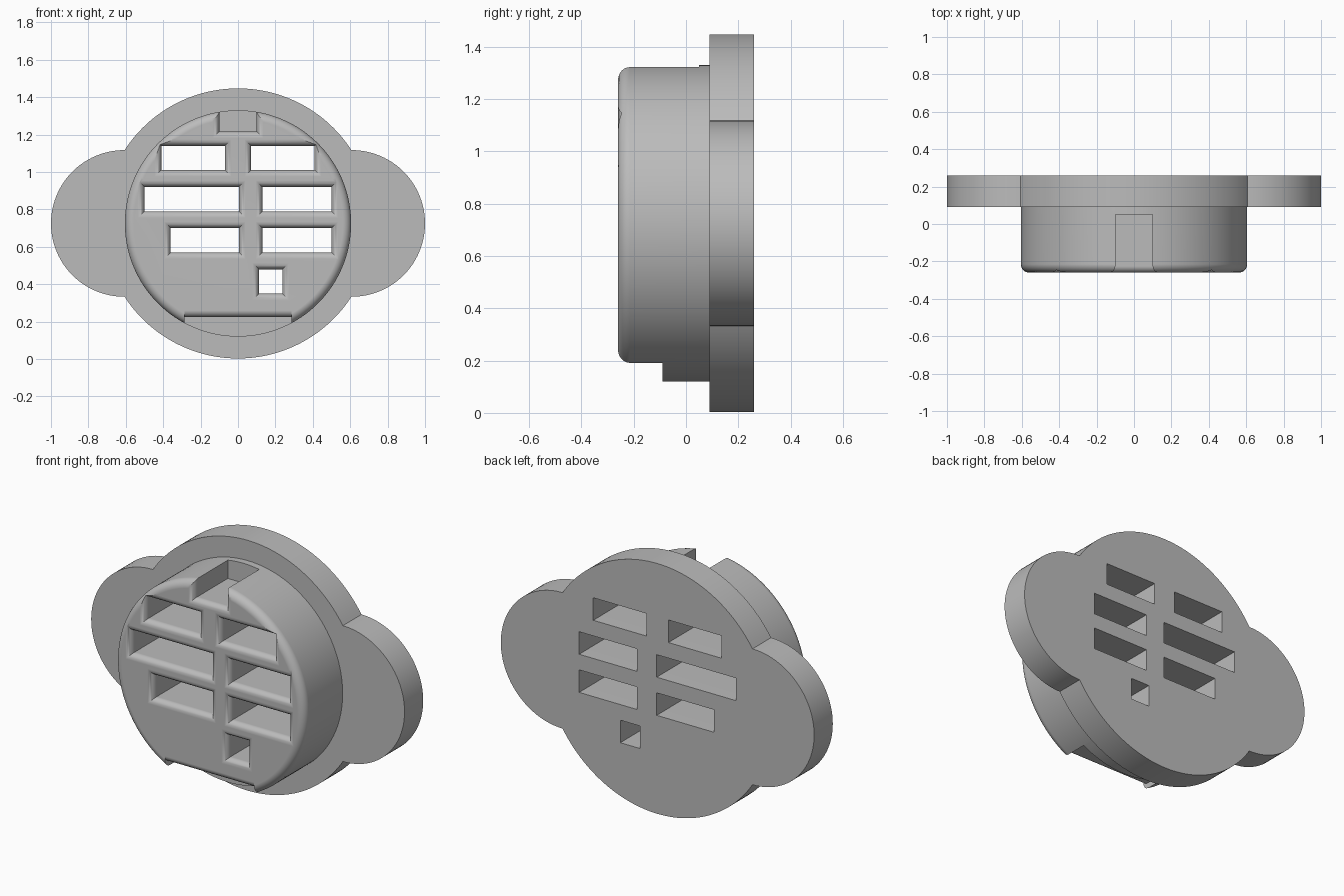
import bpy
import bmesh
from math import sin, cos, pi, sqrt, atan2

if "Cube" in bpy.data.objects:
    bpy.data.objects.remove(bpy.data.objects["Cube"], do_unlink=True)

CZ = 0.725                      # height of the main axis
FRONT, SEAT, BACK = -0.26, 0.09, 0.26
ROUND, SOFT = 0.045, 0.035      # rim and opening fillet radii

grey = bpy.data.materials.new("light grey")
grey.use_nodes = True
grey.diffuse_color = (0.5, 0.5, 0.5, 1)
grey.node_tree.nodes["Principled BSDF"].inputs["Base Color"].default_value = (0.5, 0.5, 0.5, 1)


def loft(name, sections):
    """Skin a closed solid through (y, [(x, z), ...]) sections."""
    bm = bmesh.new()
    rings = [[bm.verts.new((x, y, z)) for x, z in pts] for y, pts in sections]
    for a, b in zip(rings, rings[1:]):
        for i in range(len(a)):
            j = (i + 1) % len(a)
            bm.faces.new((a[i], a[j], b[j], b[i]))
    bm.faces.new(rings[0])
    bm.faces.new(rings[-1])
    bmesh.ops.recalc_face_normals(bm, faces=bm.faces)
    mesh = bpy.data.meshes.new(name)
    bm.to_mesh(mesh)
    bm.free()
    mesh.materials.append(grey)
    obj = bpy.data.objects.new(name, mesh)
    bpy.context.collection.objects.link(obj)
    return obj


def arc(cx, radius, start, end, steps):
    angles = [start + (end - start) * i / steps for i in range(steps)]
    return [(cx + radius * cos(a), CZ + radius * sin(a)) for a in angles]


def fillet(radius, steps=7):
    """(depth behind the front, inset) pairs of a quarter round."""
    angles = [pi / 2 * i / steps for i in range(steps + 1)]
    return [(radius * (1 - cos(a)), radius * (1 - sin(a))) for a in angles]


def opening(name, x0, x1, z0, z1, depth, flare=(1, 1, 1, 1)):
    """Rectangular cutter whose mouth flares out; flare = left, right, bottom, top."""
    def rect(o):
        l, r, b, t = [o * f for f in flare]
        return [(x0 - l, z0 - b), (x1 + r, z0 - b), (x1 + r, z1 + t), (x0 - l, z1 + t)]
    sections = [(FRONT - 0.05, rect(SOFT))]
    sections += [(FRONT + d, rect(o)) for d, o in fillet(SOFT)]
    sections.append((depth, rect(0)))
    cutter = loft(name, sections)
    cutter.hide_render = True
    return cutter


def combine(target, other, operation):
    mod = target.modifiers.new("combine", 'BOOLEAN')
    mod.operation, mod.object, mod.solver = operation, other, 'EXACT'
    bpy.context.view_layer.objects.active = target
    bpy.ops.object.modifier_apply(modifier=mod.name)
    bpy.data.objects.remove(other, do_unlink=True)


# Mounting flange: large disc with a round ear on each side
R, EAR = 0.722, 0.392
EAR_X = 1 - EAR
jx = (R * R - EAR * EAR + EAR_X * EAR_X) / (2 * EAR_X)
jz = sqrt(R * R - jx * jx)
a_disc, a_ear = atan2(jz, jx), atan2(jz, jx - EAR_X)
outline = (arc(EAR_X, EAR, -a_ear, a_ear, 48)
           + arc(0, R, a_disc, pi - a_disc, 56)
           + arc(-EAR_X, EAR, pi - a_ear, pi + a_ear, 48)
           + arc(0, R, pi + a_disc, 2 * pi - a_disc, 56))
flange = loft("flange", [(SEAT, outline), (BACK, outline)])

# Round plug body with a soft front rim
BODY = 0.605
plug = [(FRONT + d, arc(0, BODY - o, 0, 2 * pi, 128)) for d, o in fillet(ROUND)]
plug.append((SEAT + 0.03, arc(0, BODY, 0, 2 * pi, 128)))
body = loft("slotted_plug_body", plug)
combine(body, flange, 'UNION')

# Through slots: left edge, right edge, bottom; all equally tall
SLOT_H = 0.13
slots = [(-0.41, -0.07, 1.01), (0.07, 0.41, 1.01),
         (-0.5, 0.005, 0.79), (0.13, 0.5, 0.79),
         (-0.36, 0.005, 0.57), (0.13, 0.5, 0.57),
         (0.112, 0.237, 0.35)]
for x0, x1, z in slots:
    combine(body, opening("slot_cutter", x0, x1, z, z + SLOT_H, BACK + 0.1), 'DIFFERENCE')

# Key notch at the top and flat step at the bottom
combine(body, opening("key_notch_cutter", -0.1, 0.1, 1.216, 1.5, 0.05), 'DIFFERENCE')
combine(body, opening("step_cutter", -0.285, 0.285, -0.1, 0.225, -0.09, (0, 0, 0, 1)), 'DIFFERENCE')

# Smooth rounds with crisp edges
bpy.ops.object.select_all(action='DESELECT')
body.select_set(True)
bpy.context.view_layer.objects.active = body
bpy.ops.object.shade_smooth_by_angle(angle=pi / 6)
weighted = body.modifiers.new("even shading", 'WEIGHTED_NORMAL')
weighted.keep_sharp = True
